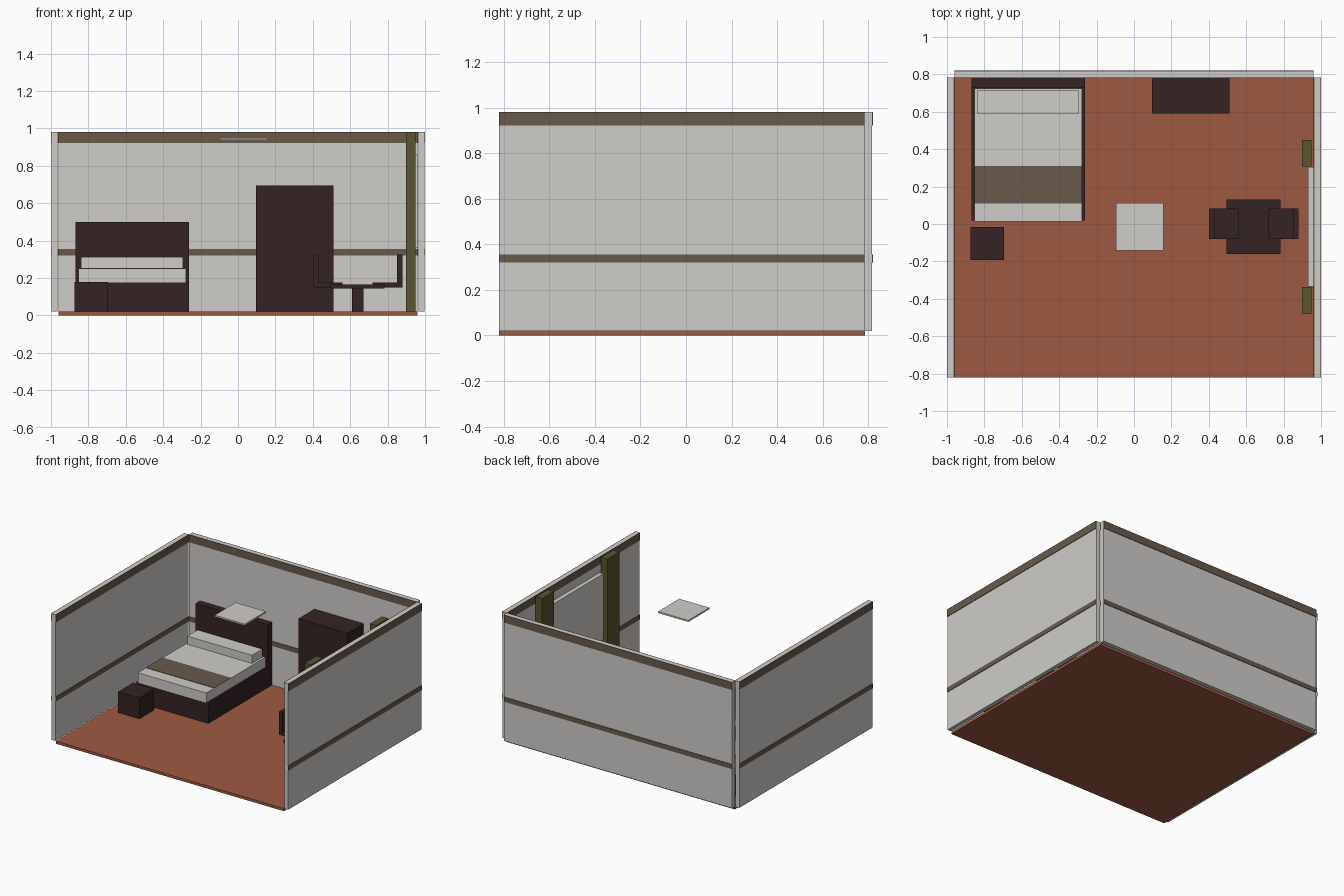
import bpy

if "Cube" in bpy.data.objects:
    bpy.data.objects.remove(bpy.data.objects["Cube"])


def lin(h):
    out = []
    for i in (0, 2, 4):
        c = int(h[i:i + 2], 16) / 255
        out.append(c / 12.92 if c <= 0.04045 else ((c + 0.055) / 1.055) ** 2.4)
    return (*out, 1)


def mat(name, h):
    m = bpy.data.materials.new(name)
    m.diffuse_color = lin(h)
    m.use_nodes = True
    m.node_tree.nodes["Principled BSDF"].inputs["Base Color"].default_value = m.diffuse_color
    return m


WHITE = mat("off white", "CFCDC9")
TERRA = mat("terracotta", "9E5A41")
DARK = mat("dark wood", "352223")
BROWN = mat("taupe brown", "685A4C")
OLIVE = mat("olive", "58562F")


def box(name, m, x, y, z):
    """Axis aligned box from (min, max) ranges."""
    vs = [(a, b, c) for a in x for b in y for c in z]
    fs = [(0, 1, 3, 2), (4, 6, 7, 5), (0, 4, 5, 1), (2, 3, 7, 6), (0, 2, 6, 4), (1, 5, 7, 3)]
    me = bpy.data.meshes.new(name)
    me.from_pydata(vs, [], fs)
    me.materials.append(m)
    ob = bpy.data.objects.new(name, me)
    bpy.context.collection.objects.link(ob)
    return ob


# floor
box("floor", TERRA, (-0.96, 0.96), (-0.82, 0.785), (0, 0.02))

# walls with trim bands on both faces
T = 0.004
bands = {"dado_rail": (0.32, 0.355), "cornice": (0.922, 0.98)}
for side, s in (("left", -1), ("right", 1)):
    def xr(a, b):
        return tuple(sorted((s * a, s * b)))
    box(side + "_wall", WHITE, xr(0.964, 0.996), (-0.82, 0.782), (0.02, 0.98))
    for n, z in bands.items():
        box(f"{side}_{n}_inner", BROWN, xr(0.96, 0.964), (-0.82, 0.782), z)
        box(f"{side}_{n}_outer", BROWN, xr(0.996, 1.0), (-0.82, 0.782), z)
box("back_wall", WHITE, (-0.96, 0.96), (0.784, 0.816), (0.02, 0.98))
for n, z in bands.items():
    box(f"back_{n}_inner", BROWN, (-0.96, 0.96), (0.78, 0.784), z)
    box(f"back_{n}_outer", BROWN, (-0.96, 0.96), (0.816, 0.82), z)

# bed
box("headboard", DARK, (-0.868, -0.263), (0.73, 0.782), (0.02, 0.5))
box("bed_frame", DARK, (-0.868, -0.263), (0.018, 0.73), (0.02, 0.175))
box("mattress", WHITE, (-0.853, -0.277), (0.014, 0.725), (0.175, 0.25))
box("blanket_band", BROWN, (-0.853, -0.277), (0.11, 0.31), (0.25, 0.253))
box("pillow", WHITE, (-0.84, -0.295), (0.59, 0.715), (0.25, 0.312))

# storage
box("nightstand", DARK, (-0.873, -0.695), (-0.193, -0.015), (0.02, 0.18))
box("wardrobe", DARK, (0.095, 0.51), (0.59, 0.782), (0.02, 0.695))

# ceiling lamp
box("ceiling_lamp", WHITE, (-0.097, 0.157), (-0.143, 0.111), (0.938, 0.95))

# table and two facing chairs
box("table_top", DARK, (0.495, 0.783), (-0.16, 0.13), (0.144, 0.165))
box("table_pedestal", DARK, (0.61, 0.67), (-0.045, 0.015), (0.02, 0.144))
for n, s in (("left", -1), ("right", 1)):
    c = 0.64
    box(n + "_chair_seat", DARK, sorted((c + s * 0.08, c + s * 0.24)), (-0.08, 0.083), (0.15, 0.176))
    box(n + "_chair_back", DARK, sorted((c + s * 0.21, c + s * 0.24)), (-0.08, 0.083), (0.176, 0.325))

# window and curtains
box("window", WHITE, (0.93, 0.962), (-0.335, 0.305), (0.36, 0.86))
for n, y in (("front", (-0.48, -0.337)), ("back", (0.307, 0.45))):
    box(n + "_curtain", OLIVE, (0.897, 0.95), y, (0.02, 0.98))
